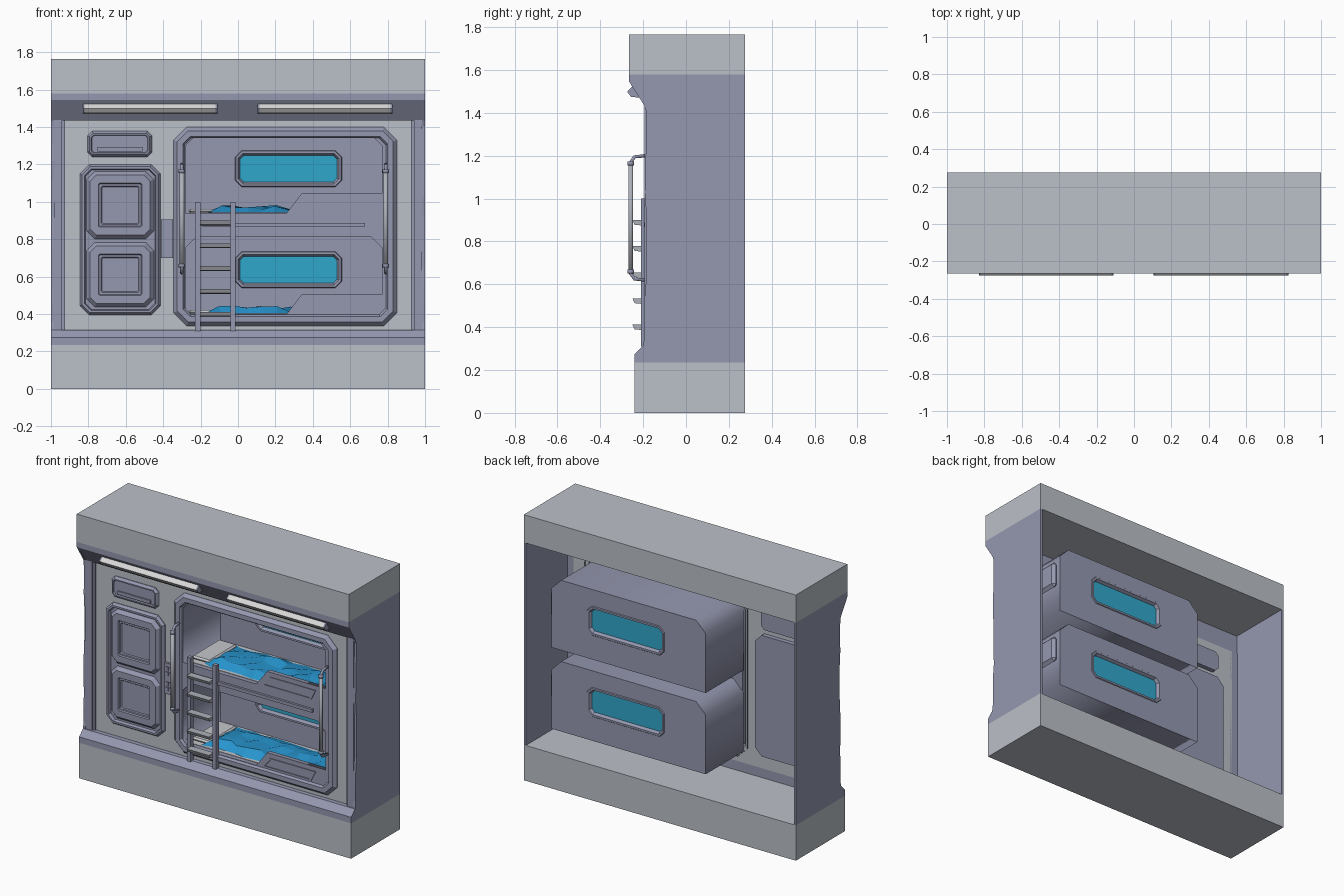
import bpy, bmesh, random
from mathutils import Matrix

if "Cube" in bpy.data.objects:
    bpy.data.objects.remove(bpy.data.objects["Cube"])
random.seed(4)

def material(name, rgb):
    m = bpy.data.materials.new(name)
    m.diffuse_color = (*rgb, 1)
    m.use_nodes = True
    m.node_tree.nodes["Principled BSDF"].inputs["Base Color"].default_value = m.diffuse_color
    return m

GREY = material("light grey", (0.50, 0.53, 0.58))
PURPLE = material("purple grey", (0.30, 0.315, 0.435))
GLASS = material("cyan glass", (0.03, 0.39, 0.60))
CLOTH = material("blue cloth", (0.02, 0.30, 0.62))
LAMP = material("lamp white", (0.68, 0.68, 0.68))
METAL = material("rail metal", (0.42, 0.44, 0.49))
LINEN = material("mattress linen", (0.55, 0.57, 0.60))

def add(name, bm, mat):
    bmesh.ops.recalc_face_normals(bm, faces=bm.faces)
    me = bpy.data.meshes.new(name)
    bm.to_mesh(me)
    bm.free()
    me.materials.append(mat)
    ob = bpy.data.objects.new(name, me)
    bpy.context.collection.objects.link(ob)
    return ob

def box(name, x0, x1, y0, y1, z0, z1, mat):
    bm = bmesh.new()
    bmesh.ops.create_cube(bm, size=1)
    for v in bm.verts:
        v.co = ((x0 + x1) / 2 + v.co.x * (x1 - x0), (y0 + y1) / 2 + v.co.y * (y1 - y0),
                (z0 + z1) / 2 + v.co.z * (z1 - z0))
    return add(name, bm, mat)

def prism(name, yz, x0, x1, mat):
    """Side profile swept along x."""
    bm = bmesh.new()
    f = bm.faces.new([bm.verts.new((x0, y, z)) for y, z in yz])
    ext = bmesh.ops.extrude_face_region(bm, geom=[f])
    for v in ext["geom"]:
        if isinstance(v, bmesh.types.BMVert):
            v.co.x = x1
    return add(name, bm, mat)

def curve_mesh(name, cu, mat, matrix):
    tmp = bpy.data.objects.new(name, cu)
    bpy.context.collection.objects.link(tmp)
    dg = bpy.context.evaluated_depsgraph_get()
    me = bpy.data.meshes.new_from_object(tmp.evaluated_get(dg))
    bpy.data.objects.remove(tmp)
    bm = bmesh.new()
    bm.from_mesh(me)
    bmesh.ops.transform(bm, matrix=matrix, verts=bm.verts)
    bmesh.ops.remove_doubles(bm, verts=bm.verts, dist=1e-5)
    return add(name, bm, mat)

def plate(name, loops, y0, y1, mat):
    """Flat plate facing the front: first loop is the outline, the rest are holes."""
    cu = bpy.data.curves.new(name, 'CURVE')
    cu.dimensions = '2D'
    cu.fill_mode = 'BOTH'
    cu.extrude = (y1 - y0) / 2
    for pts in loops:
        s = cu.splines.new('POLY')
        s.points.add(len(pts) - 1)
        for p, (x, z) in zip(s.points, pts):
            p.co = (x, z, 0, 1)
        s.use_cyclic_u = True
    m = Matrix.Translation((0, (y0 + y1) / 2, 0)) @ Matrix.Rotation(1.5707963, 4, 'X')
    return curve_mesh(name, cu, mat, m)

def tube(name, pts, r, mat):
    cu = bpy.data.curves.new(name, 'CURVE')
    cu.dimensions = '3D'
    cu.bevel_depth = r
    cu.bevel_resolution = 1
    cu.use_fill_caps = True
    s = cu.splines.new('POLY')
    s.points.add(len(pts) - 1)
    for p, co in zip(s.points, pts):
        p.co = (*co, 1)
    return curve_mesh(name, cu, mat, Matrix())

def octagon(rect, c, i=0.0):
    x0, x1, z0, z1 = rect[0] + i, rect[1] - i, rect[2] + i, rect[3] - i
    c = max(c - 0.586 * i, 0.006)
    return [(x0 + c, z0), (x1 - c, z0), (x1, z0 + c), (x1, z1 - c),
            (x1 - c, z1), (x0 + c, z1), (x0, z1 - c), (x0, z0 + c)]

def loft(name, rect, c, steps, mat, caps=(False, False)):
    """Chamfered rectangle stepped through (inset, y) pairs."""
    bm = bmesh.new()
    rings = [[bm.verts.new((x, y, z)) for x, z in octagon(rect, c, i)] for i, y in steps]
    for a, b in zip(rings, rings[1:]):
        for k in range(8):
            bm.faces.new((a[k], a[k - 1], b[k - 1], b[k]))
    for cap, ring in zip(caps, (rings[0], rings[-1])):
        if cap:
            bm.faces.new(ring)
    return add(name, bm, mat)

# Shell: plinth, header, ledge, cornice, side walls
box("plinth", -1, 1, -0.24, 0.275, 0, 0.235, GREY)
box("header", -1, 1, -0.265, 0.275, 1.58, 1.765, GREY)
prism("ledge", [(-0.24, 0.235), (-0.24, 0.275), (-0.2, 0.315), (-0.165, 0.315), (-0.165, 0.235)], -0.985, 0.985, PURPLE)
prism("cornice", [(-0.265, 1.58), (-0.265, 1.545), (-0.192, 1.435), (-0.165, 1.435), (-0.165, 1.58)], -0.985, 0.985, PURPLE)
for s, side in ((-1, "left"), (1, "right")):
    worn = [(-0.195 + random.uniform(0, 0.012), 0.36 + 0.095 * k) for k in range(12)]
    prism(side + "_wall", [(0.275, 0.235), (-0.24, 0.235), (-0.24, 0.275), (-0.2, 0.315)] + worn +
          [(-0.195, 1.435), (-0.265, 1.545), (-0.265, 1.58), (0.275, 1.58)], s, s * 0.985, PURPLE)
    box(side + "_column", min(s * .94, s * .985), max(s * .94, s * .985), -0.193, -0.16, 0.3, 1.45, PURPLE)
    box(side + "_column_step", min(s * .925, s * .94), max(s * .925, s * .94), -0.18, -0.16, 0.3, 1.45, PURPLE)

# Front panel with the bunk opening
BUNK = (-0.345, 0.85, 0.337, 1.40)
plate("front_panel", [[(-0.94, 0.3), (0.94, 0.3), (0.94, 1.45), (-0.94, 1.45)], octagon(BUNK, 0.07, 0.02)],
      -0.17, -0.16, GREY)
loft("bunk_frame", BUNK, 0.07, [(0, -0.15), (0, -0.172), (0.02, -0.194), (0.05, -0.194), (0.06, -0.18), (0.06, -0.15)], PURPLE)

# Bunk facade with two stepped openings
def opening(z, top):
    return [(-0.28, z), (0.26, z), (0.34, z + 0.105), (0.77, z + 0.105), (0.77, top - 0.06),
            (0.71, top), (-0.22, top), (-0.28, top - 0.06)]
plate("bunk_facade", [octagon((-0.31, 0.81, 0.365, 1.38), 0.06), opening(0.94, 1.36), opening(0.40, 0.815)],
      -0.18, -0.15, PURPLE)
box("facade_bar", -0.19, 0.68, -0.195, -0.18, 0.867, 0.888, PURPLE)

# Two sleeping pods
def pod_profile(x0, x1, z0, z1, c):
    return [(x0, z0), (x1, z0), (x1, z1 - c), (x1 - c, z1), (x0 + c, z1), (x0, z1 - c)]

for name, dz in (("upper", 0.0), ("lower", -0.54)):
    outer = pod_profile(-0.316, 0.816, 0.92 + dz, 1.385 + dz, 0.07)
    inner = pod_profile(-0.28, 0.77, 0.932 + dz, 1.36 + dz, 0.06)
    win = (-0.015, 0.555, 1.08 + dz, 1.275 + dz)
    plate(name + "_pod_shell", [outer, inner], -0.15, 0.215, PURPLE)
    plate(name + "_pod_back", [outer, octagon(win, 0.035, 0.01)], 0.215, 0.245, PURPLE)
    loft(name + "_window_frame", win, 0.035,
         [(0.0, 0.215), (0.004, 0.2), (0.016, 0.2), (0.026, 0.222), (0.026, 0.232), (0.016, 0.25), (0.004, 0.25), (0, 0.245)], PURPLE)
    plate(name + "_window", [octagon(win, 0.035, 0.024)], 0.222, 0.23, GLASS)
    # side niche on the outer end
    n = box(name + "_side_niche", 0.81, 0.85, 0.05, 0.225, 1.10 + dz, 1.28 + dz, PURPLE)
    b = n.modifiers.new("chamfer", 'BEVEL')
    b.width, b.segments = 0.02, 1
    # guard groove outline and small marks
    plate(name + "_guard_trim",
          [[(0.30, 0.945 + dz), (0.36, 1.015 + dz), (0.70, 1.015 + dz), (0.665, 0.945 + dz)],
           [(0.325, 0.955 + dz), (0.367, 1.005 + dz), (0.68, 1.005 + dz), (0.655, 0.955 + dz)]],
          -0.186, -0.18, PURPLE)
    # mattress, pillow and rumpled blanket
    box(name + "_mattress", -0.275, 0.765, -0.145, 0.21, 0.925 + dz, 0.94 + dz, LINEN)
    p = box(name + "_pillow", -0.265, -0.13, -0.11, 0.18, 0.94 + dz, 0.962 + dz, LINEN)
    p.modifiers.new("soft", 'BEVEL').width = 0.01
    bm = bmesh.new()
    bmesh.ops.create_grid(bm, x_segments=12, y_segments=5, size=0.5)
    for v in bm.verts:
        edge = abs(v.co.x) > 0.49 or abs(v.co.y) > 0.49
        lift = 0.942 if edge else 0.965 + random.uniform(-0.012, 0.018)
        rough = random.uniform(-0.012, 0.012)
        v.co = (0.28 + v.co.x * 0.9 + rough, 0.03 + v.co.y * 0.32 + rough, lift + dz)
    add(name + "_blanket", bm, CLOTH)

# Locker with two raised doors, small drawer above
loft("locker_body", (-0.845, -0.415, 0.395, 1.20), 0.05,
     [(0, -0.13), (0, -0.175), (0.012, -0.192), (0.024, -0.192), (0.03, -0.172)], PURPLE, (True, True))
for name, z0, z1 in (("upper", 0.80, 1.165), ("lower", 0.435, 0.785)):
    loft(name + "_locker_door", (-0.812, -0.448, z0, z1), 0.045,
         [(0, -0.17), (0.022, -0.194), (0.065, -0.194), (0.07, -0.186), (0.08, -0.186), (0.085, -0.18)],
         PURPLE, (False, True))
loft("drawer", (-0.805, -0.46, 1.24, 1.378), 0.025,
     [(0, -0.13), (0, -0.175), (0.012, -0.192), (0.02, -0.192), (0.024, -0.184)], PURPLE, (True, True))
box("drawer_handle", -0.75, -0.51, -0.193, -0.18, 1.27, 1.292, PURPLE)

# Key panel with two groups of buttons
box("key_panel", -0.412, -0.347, -0.184, -0.16, 0.70, 0.905, PURPLE)
for x in (-0.392, -0.367):
    for z in (0.735, 0.77, 0.835, 0.87):
        box("key_button", x - 0.009, x + 0.009, -0.19, -0.184, z - 0.013, z + 0.013, PURPLE)

# Lamps under the cornice
for name, x0, x1 in (("left", -0.83, -0.11), ("right", 0.105, 0.825)):
    lamp = [(-0.243, 1.53), (-0.275, 1.50), (-0.257, 1.475), (-0.205, 1.47)]
    prism(name + "_lamp", lamp, x0 + 0.01, x1 - 0.01, LAMP)
    for xe in (x0, x1 - 0.01):
        prism(name + "_lamp_end", lamp, xe, xe + 0.01, PURPLE)

# Ladder
for x in (-0.215, -0.027):
    box("ladder_rail", x - 0.014, x + 0.014, -0.21, -0.182, 0.31, 1.0, PURPLE)
for k in range(5):
    z = 0.40 + 0.122 * k
    prism("ladder_rung", [(-0.25, z + 0.012), (-0.24, z - 0.01), (-0.2, z - 0.014), (-0.2, z + 0.012)],
          -0.203, -0.039, METAL)

# Grab handles
for name, x in (("left", -0.30), ("right", 0.79)):
    tube(name + "_handle_bracket", [(x, -0.19, 0.62), (x, -0.24, 0.625), (x, -0.258, 0.65), (x, -0.258, 1.17),
                                    (x, -0.24, 1.195), (x, -0.19, 1.2)], 0.009, PURPLE)
    tube(name + "_handle_grip", [(x, -0.258, 0.66), (x, -0.258, 1.16)], 0.013, METAL)
    for z in (0.65, 1.155):
        tube(name + "_handle_collar", [(x, -0.258, z), (x, -0.258, z + 0.018)], 0.017, PURPLE)
